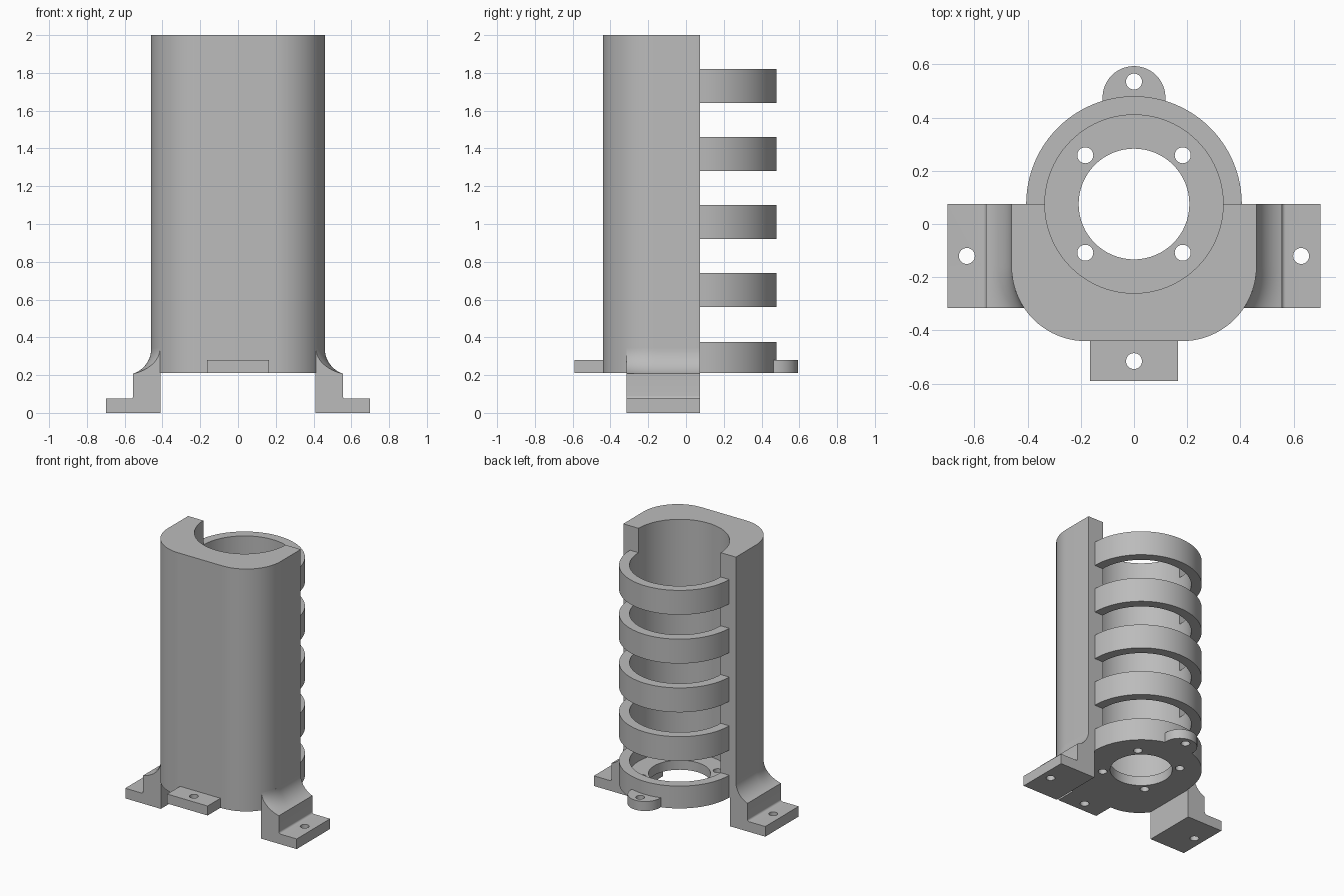
import bpy, bmesh, math

if "Cube" in bpy.data.objects:
    bpy.data.objects.remove(bpy.data.objects["Cube"])

# Single plain grey
grey = bpy.data.materials.new("plain grey")
grey.use_nodes = True
colour = (0.5, 0.5, 0.5, 1)
grey.diffuse_color = colour
grey.node_tree.nodes["Principled BSDF"].inputs["Base Color"].default_value = colour

AXIS_Y = 0.075      # bore centre, also the plane of the open back
BASE, FLOOR, TOP = 0.21, 0.28, 2.0
BORE, RING = 0.335, 0.405
HALF_W, FRONT, CORNER = 0.46, -0.44, 0.28
BOLT = 0.03


def arc(cx, cy, r, a0, a1, n):
    angles = [math.radians(a0 + (a1 - a0) * i / n) for i in range(n + 1)]
    return [(cx + r * math.cos(a), cy + r * math.sin(a)) for a in angles]


def loft(name, sections):
    """Skin matching closed loops and cap both ends."""
    bm = bmesh.new()
    loops = [[bm.verts.new(p) for p in s] for s in sections]
    for a, b in zip(loops, loops[1:]):
        for i in range(len(a)):
            j = (i + 1) % len(a)
            bm.faces.new((a[i], a[j], b[j], b[i]))
    bm.faces.new(loops[0])
    bm.faces.new(loops[-1])
    bmesh.ops.recalc_face_normals(bm, faces=bm.faces)
    mesh = bpy.data.meshes.new(name)
    bm.to_mesh(mesh)
    bm.free()
    mesh.materials.append(grey)
    obj = bpy.data.objects.new(name, mesh)
    bpy.context.collection.objects.link(obj)
    return obj


def prism(name, outline, z0, z1):
    return loft(name, [[(x, y, z) for x, y in outline] for z in (z0, z1)])


def cylinder(name, x, y, r, z0, z1, n=32):
    return prism(name, arc(x, y, r, 0, 360, n)[:-1], z0, z1)


def combine(obj, other, operation):
    """Apply a boolean and discard the helper."""
    mod = obj.modifiers.new("boolean", 'BOOLEAN')
    mod.operation, mod.object, mod.solver = operation, other, 'EXACT'
    bpy.context.view_layer.objects.active = obj
    bpy.ops.object.modifier_apply(modifier=mod.name)
    bpy.data.objects.remove(other)


def drill(obj, x, y, r=BOLT, z0=-0.1, z1=0.5, n=32):
    combine(obj, cylinder("cutter", x, y, r, z0, z1, n), 'DIFFERENCE')


parts = []

# Casing: rounded front block joined to a round base, then bored
cx, cy = HALF_W - CORNER, FRONT + CORNER
outline = ([(HALF_W, AXIS_Y), (-HALF_W, AXIS_Y)]
           + arc(-cx, cy, CORNER, 180, 270, 20)
           + arc(cx, cy, CORNER, 270, 360, 20))
casing = prism("casing", outline, BASE, TOP)
combine(casing, cylinder("round_base", 0, AXIS_Y, RING, BASE, 0.375, 96), 'UNION')
drill(casing, 0, AXIS_Y, BORE, FLOOR, TOP + 0.1, 96)
drill(casing, 0, AXIS_Y, 0.208, n=64)
for sx in (-1, 1):
    for sy in (-1, 1):
        drill(casing, sx * 0.183, AXIS_Y + sy * 0.183)
parts.append(casing)

# Half rings across the open back
half_ring = arc(0, AXIS_Y, RING, 0, 180, 48) + arc(0, AXIS_Y, BORE, 180, 0, 48)
for i in range(1, 5):
    z = 0.2 + 0.36 * i
    parts.append(prism(f"back_ring_{i}", half_ring, z, z + 0.18))

# Front and back mounting tabs
front_tab = prism("front_tab", [(-0.165, -0.59), (0.165, -0.59),
                                (0.165, FRONT), (-0.165, FRONT)], BASE, FLOOR)
drill(front_tab, 0, -0.515)
back_tab = prism("back_tab", arc(0, 0.475, 0.118, 0, 180, 32)
                 + [(-0.118, 0.46), (0.118, 0.46)], BASE, FLOOR)
drill(back_tab, 0, 0.535)
parts += [front_tab, back_tab]


# Stepped feet whose upper fillet follows the casing wall
def wall_x(y):
    return HALF_W if y >= cy else cx + math.sqrt(CORNER ** 2 - (y - cy) ** 2)


def foot_section(y, side):
    step, crest, r = 0.555, 0.34, 0.14
    pts = [(0.41, 0), (0.70, 0), (0.70, 0.075)]
    pts += arc(step + 0.015, 0.09, 0.015, 270, 180, 6)
    start = math.degrees(math.acos((step - HALF_W - r) / r))
    for x, z in arc(HALF_W + r, crest, r, 360 - start, 180, 16):
        f = (step - x) / (step - HALF_W)
        pts.append((step - f * (step - wall_x(y)), z))
    pts.append((0.41, crest))
    return [(side * x, y, z) for x, z in pts]


rows = [-0.315 + (cy + 0.315) * i / 12 for i in range(13)] + [AXIS_Y]
for name, side in (("left_foot", 1), ("right_foot", -1)):
    foot = loft(name, [foot_section(y, side) for y in rows])
    drill(foot, side * 0.628, -0.12)
    parts.append(foot)

# Smooth curved walls, crisp edges
bpy.ops.object.select_all(action='DESELECT')
for obj in parts:
    obj.select_set(True)
bpy.context.view_layer.objects.active = casing
bpy.ops.object.shade_smooth_by_angle(angle=math.radians(30))
